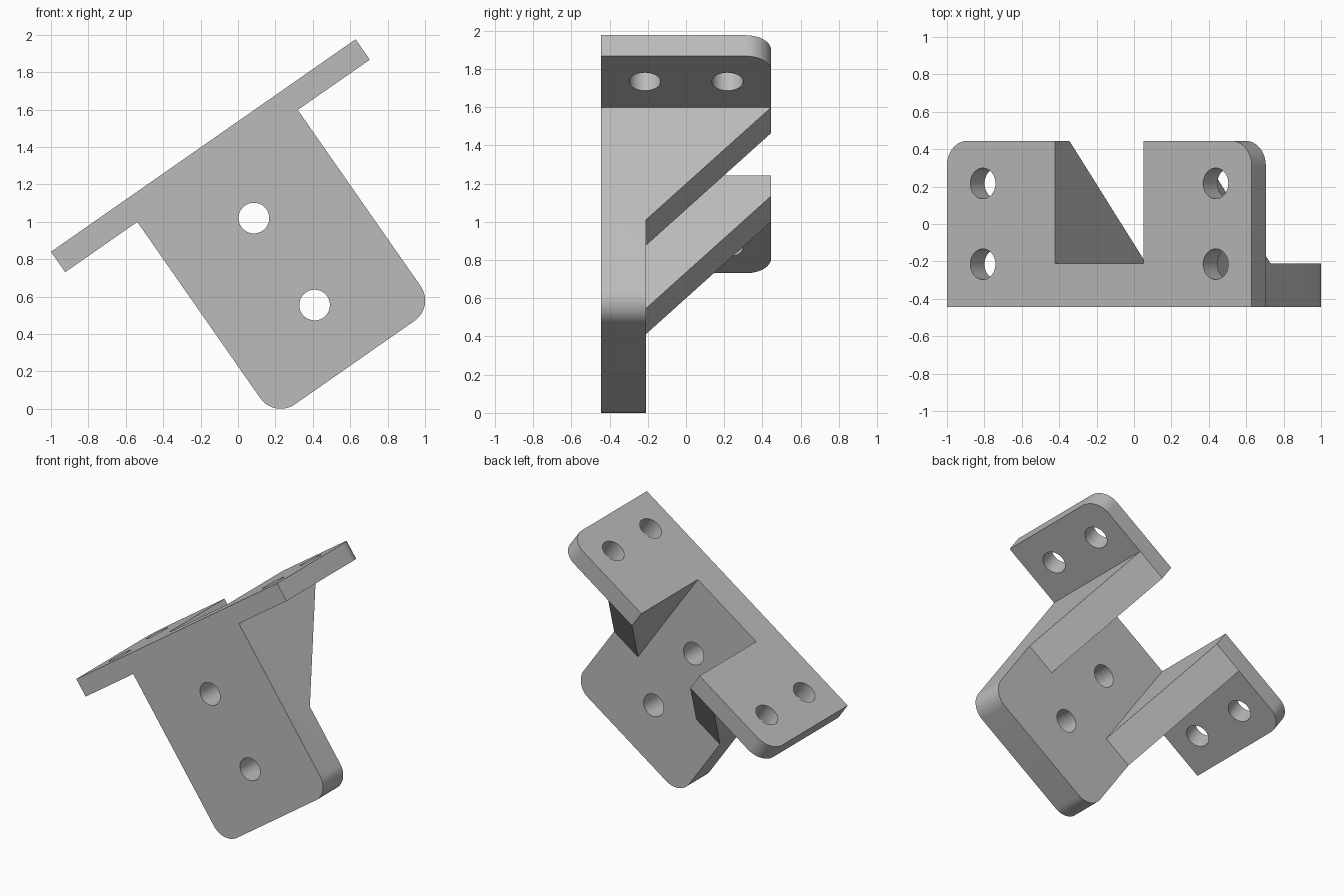
import bpy, bmesh, math
from mathutils import Matrix, Vector

if "Cube" in bpy.data.objects:
    bpy.data.objects.remove(bpy.data.objects["Cube"], do_unlink=True)

# Dimensions in the untilted frame: x along the plate, y to the back, z up
LENGTH, THICK, SLAB, DEPTH = 1.986, 0.133, 0.235, 1.415
FRONT, BACK = -0.445, 0.445
INNER = FRONT + SLAB
SIDE = 0.47                      # overhang of the plate at each end
RIB = SIDE + SLAB                # inner face of a rib
CORNER = 0.133
HOLE = 0.082
TILT = math.radians(34.9)


def rounded(points):
    """Profile points; a true third value rounds that corner."""
    out = []
    for i, (a, b, is_round) in enumerate(points):
        p = Vector((a, b))
        if not is_round:
            out.append(p)
            continue
        d1 = (Vector(points[i - 1][:2]) - p).normalized()
        d2 = (Vector(points[(i + 1) % len(points)][:2]) - p).normalized()
        centre = p + (d1 + d2) * CORNER
        for k in range(13):
            t = k / 12 * math.pi / 2
            out.append(centre - d2 * CORNER * math.cos(t) - d1 * CORNER * math.sin(t))
    return out


def prism(name, points, place, low, high):
    """Extrude a profile; place(a, b, h) gives the position in space."""
    bm = bmesh.new()
    base = [bm.verts.new(place(p.x, p.y, low)) for p in rounded(points)]
    face = bm.faces.new(base)
    ext = bmesh.ops.extrude_face_region(bm, geom=[face])
    move = Vector(place(0, 0, high)) - Vector(place(0, 0, low))
    moved = [g for g in ext["geom"] if isinstance(g, bmesh.types.BMVert)]
    bmesh.ops.translate(bm, verts=moved, vec=move)
    bmesh.ops.recalc_face_normals(bm, faces=bm.faces)
    mesh = bpy.data.meshes.new(name)
    bm.to_mesh(mesh)
    bm.free()
    obj = bpy.data.objects.new(name, mesh)
    bpy.context.collection.objects.link(obj)
    return obj


def drill(location, rotation):
    bpy.ops.mesh.primitive_cylinder_add(vertices=48, radius=HOLE, depth=0.6,
                                        location=location, rotation=rotation)
    return bpy.context.object


def combine(target, other, operation):
    mod = target.modifiers.new(operation.lower(), "BOOLEAN")
    mod.operation, mod.solver, mod.object = operation, "EXACT", other
    bpy.context.view_layer.objects.active = target
    bpy.ops.object.modifier_apply(modifier=mod.name)
    bpy.data.objects.remove(other, do_unlink=True)


# Front slab: T outline with two rounded lower corners
far = LENGTH - SIDE
bracket = prism("bracket", [
    (0, 0, False), (0, -THICK, False), (SIDE, -THICK, False),
    (SIDE, -DEPTH, True), (far, -DEPTH, True),
    (far, -THICK, False), (LENGTH, -THICK, False), (LENGTH, 0, False)],
    lambda a, b, h: (a, h, b), FRONT, INNER)

# Mirrored flanges and sloping ribs
for mirrored in (False, True):
    def across(u):
        return LENGTH - u if mirrored else u
    flange = prism("flange", [
        (across(0), INNER, False), (across(RIB), INNER, False),
        (across(RIB), BACK, False), (across(0), BACK, True)],
        lambda a, b, h: (a, b, h), -THICK, 0)
    rib = prism("rib", [
        (INNER, -THICK, False), (BACK, -THICK, False), (INNER, -0.85, False)],
        lambda a, b, h: (h, a, b), across(SIDE), across(RIB))
    combine(bracket, flange, "UNION")
    combine(bracket, rib, "UNION")

# Screw holes through the flanges and the slab
for u in (0.234, LENGTH - 0.234):
    for y in (-0.215, 0.217):
        combine(bracket, drill((u, y, 0), (0, 0, 0)), "DIFFERENCE")
for z in (-0.473, -1.04):
    combine(bracket, drill((LENGTH / 2, FRONT + SLAB / 2, z), (math.pi / 2, 0, 0)),
            "DIFFERENCE")

# Tilt into place
bracket.data.transform(Matrix.Translation((-1, 0, 0.84)) @ Matrix.Rotation(-TILT, 4, "Y"))

# Colour and shading
grey = bpy.data.materials.new("plain grey")
grey.use_nodes = True
colour = (0.5, 0.5, 0.5, 1)
grey.diffuse_color = colour
grey.node_tree.nodes["Principled BSDF"].inputs["Base Color"].default_value = colour
bracket.data.materials.clear()
bracket.data.materials.append(grey)
bpy.ops.object.select_all(action="DESELECT")
bracket.select_set(True)
bpy.context.view_layer.objects.active = bracket
bpy.ops.object.shade_smooth_by_angle(angle=math.radians(30))
